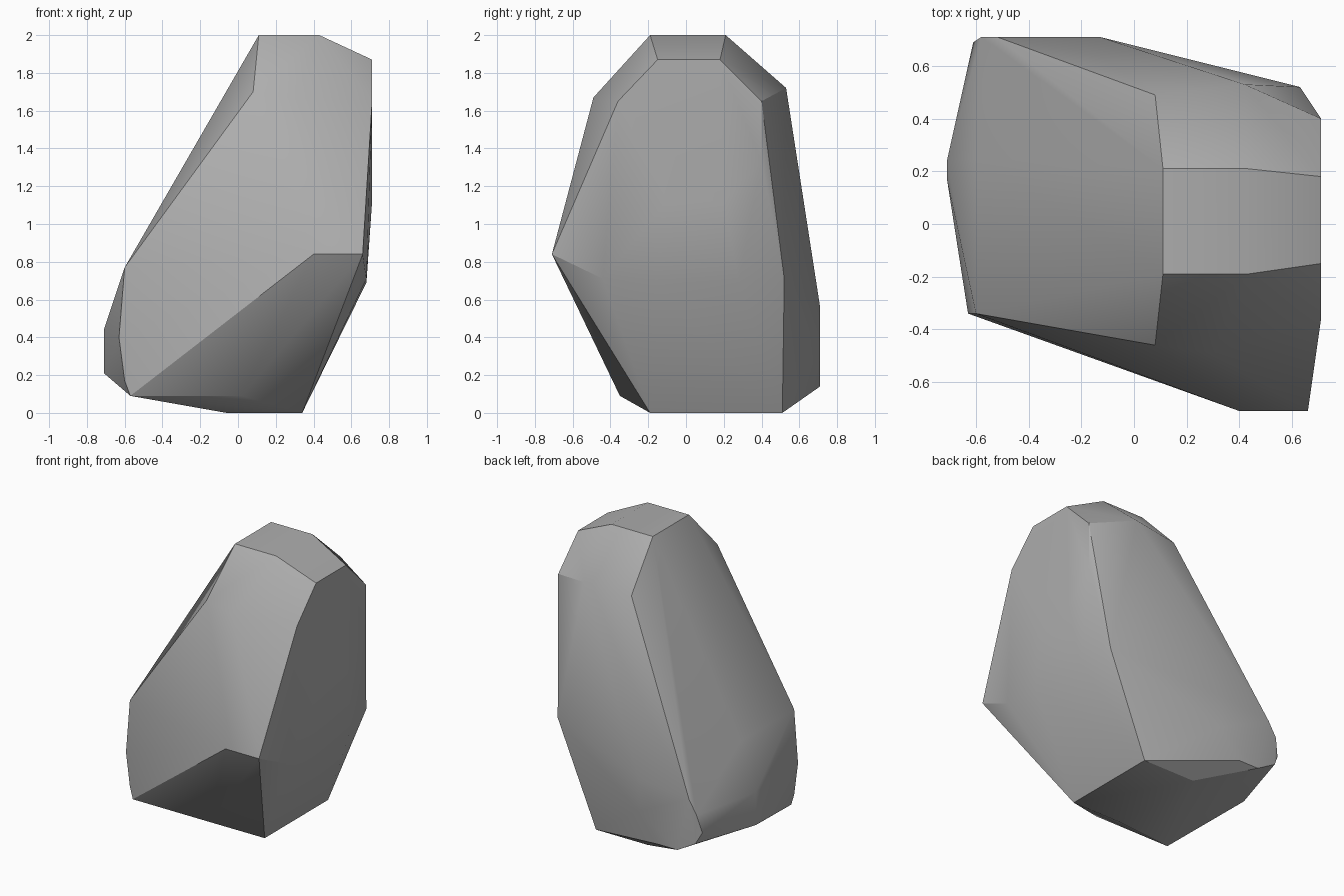
import bpy
import bmesh
import math

cube = bpy.data.objects.get("Cube")
if cube:
    bpy.data.objects.remove(cube, do_unlink=True)


def rectangle(low_a, high_a, low_b, high_b):
    """Corners of a flat rectangle."""
    return [(a, b) for a in (low_a, high_a) for b in (low_b, high_b)]


def facet(axis, level, outline):
    """Place a flat outline on the plane where the given axis equals level."""
    slot = "xyz".index(axis)
    corners = []
    for pair in outline:
        corner = list(pair)
        corner.insert(slot, level)
        corners.append(tuple(corner))
    return corners


def make_material(name, colour):
    material = bpy.data.materials.new(name)
    material.use_nodes = True
    material.diffuse_color = colour
    shader = material.node_tree.nodes["Principled BSDF"]
    shader.inputs["Base Color"].default_value = colour
    shader.inputs["Roughness"].default_value = 0.9
    return material


def make_boulder(name, corners, material):
    """Wrap the chiselled facets in a convex skin."""
    mesh = bpy.data.meshes.new(name)
    bm = bmesh.new()
    for corner in corners:
        bm.verts.new(corner)
    hull = bmesh.ops.convex_hull(bm, input=bm.verts[:])
    spare = set(hull["geom_interior"]) | set(hull["geom_unused"])
    loose = [v for v in spare if isinstance(v, bmesh.types.BMVert) and v.is_valid]
    bmesh.ops.delete(bm, geom=loose, context="VERTS")
    # Merge nearly coplanar triangles into broad facets
    bmesh.ops.dissolve_limit(bm, angle_limit=math.radians(1.5),
                             verts=bm.verts[:], edges=bm.edges[:])
    bmesh.ops.recalc_face_normals(bm, faces=bm.faces[:])
    bm.to_mesh(mesh)
    bm.free()
    mesh.materials.append(material)
    boulder = bpy.data.objects.new(name, mesh)
    bpy.context.collection.objects.link(boulder)
    return boulder


corners = []

# Flat crown and base
corners += facet("z", 2.0, rectangle(0.11, 0.43, -0.19, 0.21))
corners += facet("z", 0.0, rectangle(-0.06, 0.34, -0.19, 0.51))

# Shoulders below the crown, front and back
corners += [(0.08, -0.46, 1.70), (0.30, -0.49, 1.67)]
corners += [(0.08, 0.49, 1.70), (0.42, 0.53, 1.72)]

# Tall steep side
corners += facet("x", 0.71, [(-0.15, 1.87), (0.18, 1.87), (0.40, 1.65),
                             (0.40, 1.33), (0.20, 1.12), (-0.10, 1.12),
                             (-0.36, 1.65)])
corners += facet("x", 0.68, [(-0.16, 0.69), (0.28, 0.69), (-0.44, 0.71)])
corners += [(0.63, 0.52, 0.71)]

# Front ledge and front lower edge
corners += facet("y", -0.71, [(0.40, 0.84), (0.66, 0.84)])
corners += facet("y", -0.35, [(-0.57, 0.09), (0.02, 0.09)])

# Low nose at the foot of the long slope
corners += facet("x", -0.60, [(-0.34, 0.77), (0.25, 0.77), (-0.34, 0.17)])
corners += [(-0.63, -0.34, 0.40)]
corners += facet("x", -0.71, rectangle(0.17, 0.24, 0.21, 0.44))

# Small flat patch on the back
corners += facet("y", 0.71, [(-0.13, 0.56), (-0.13, 0.33), (-0.28, 0.14),
                             (-0.43, 0.14), (-0.57, 0.22), (-0.58, 0.42),
                             (-0.52, 0.52)])
corners += [(-0.61, 0.69, 0.30)]

stone = make_material("stone_grey", (0.42, 0.42, 0.42, 1.0))
boulder = make_boulder("boulder", corners, stone)

bpy.ops.object.select_all(action="DESELECT")
boulder.select_set(True)
bpy.context.view_layer.objects.active = boulder
bpy.ops.object.shade_smooth_by_angle(angle=math.radians(30))
